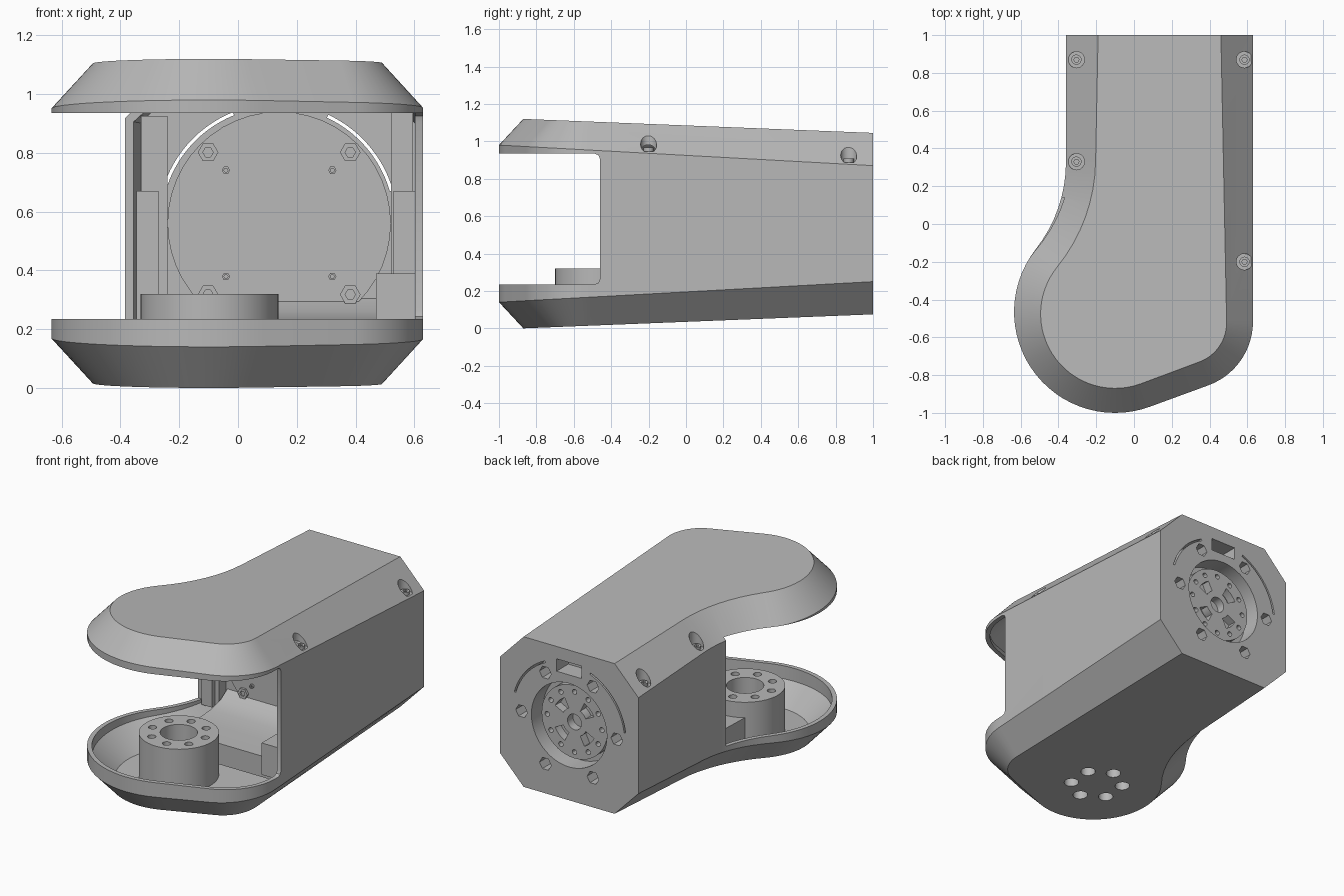
import bpy, bmesh
from math import sin, cos, radians, pi
from mathutils import Vector

old = bpy.data.objects.get("Cube")
if old:
    bpy.data.objects.remove(old, do_unlink=True)

grey = bpy.data.materials.new("light grey")
grey.use_nodes = True
grey.diffuse_color = (0.48, 0.48, 0.48, 1)
grey.node_tree.nodes["Principled BSDF"].inputs["Base Color"].default_value = (0.48, 0.48, 0.48, 1)

MID = 0.56            # height of the symmetry plane
CX = 0.135            # centre of the rear body
WALL = 0.028


def make(name, bm):
    bmesh.ops.recalc_face_normals(bm, faces=bm.faces)
    mesh = bpy.data.meshes.new(name)
    bm.to_mesh(mesh)
    bm.free()
    mesh.materials.append(grey)
    obj = bpy.data.objects.new(name, mesh)
    bpy.context.collection.objects.link(obj)
    return obj


def bridge(name, rings):
    """Closed solid through a stack of equal rings."""
    bm = bmesh.new()
    loops = [[bm.verts.new(p) for p in ring] for ring in rings]
    for a, b in zip(loops, loops[1:]):
        for i in range(len(a)):
            j = (i + 1) % len(a)
            bm.faces.new((a[i], a[j], b[j], b[i]))
    bm.faces.new(loops[0])
    bm.faces.new(loops[-1])
    return make(name, bm)


def prism(name, pts, axis, lo, hi):
    place = {"x": lambda p, t: (t, p[0], p[1]),
             "y": lambda p, t: (p[0], t, p[1]),
             "z": lambda p, t: (p[0], p[1], t)}[axis]
    return bridge(name, [[place(p, t) for p in pts] for t in (lo, hi)])


def circle(u, v, r, n=32):
    return [(u + r * cos(2 * pi * i / n), v + r * sin(2 * pi * i / n)) for i in range(n)]


def sector(u, v, r0, r1, a0, a1, n=16):
    angles = [radians(a0 + (a1 - a0) * i / n) for i in range(n + 1)]
    return ([(u + r1 * cos(a), v + r1 * sin(a)) for a in angles]
            + [(u + r0 * cos(a), v + r0 * sin(a)) for a in reversed(angles)])


def box(name, x0, x1, y0, y1, z0, z1):
    return prism(name, [(x0, y0), (x1, y0), (x1, y1), (x0, y1)], "z", z0, z1)


def polar(u, v, r, deg):
    return u + r * cos(radians(deg)), v + r * sin(radians(deg))


def cut(targets, cutter):
    cutter.hide_render = True
    for target in targets:
        mod = target.modifiers.new("cut", "BOOLEAN")
        mod.operation, mod.solver, mod.object = "DIFFERENCE", "EXACT", cutter
        bpy.context.view_layer.objects.active = target
        bpy.ops.object.modifier_apply(modifier=mod.name)
    bpy.data.objects.remove(cutter, do_unlink=True)


# Plan outline: tangent arcs as (centre x, centre y, radius, start, end, side)
ARCS = [(-1.11, 0.33, 0.75, 0, -38.2, -1),
        (-0.1, -0.465, 0.535, 141.8, 290.1, 1),
        (0.27, -0.516, 0.36, -69.9, 0, 1)]


def outline(back):
    pts = [(Vector((-0.36, back)), Vector((-1, 0)))]
    for n_arc, (cx, cy, r, a0, a1, side) in enumerate(ARCS):
        n = max(8, int(abs(a1 - a0) / 5))
        for i in range(1 if n_arc == 1 else 0, n + 1):
            a = radians(a0 + (a1 - a0) * i / n)
            d = Vector((cos(a), sin(a)))
            p = Vector((cx, cy)) + r * d
            if p.y < back - 0.02:
                pts.append((p, d * side))
    return pts + [(Vector((0.63, back)), Vector((1, 0)))]


def top_z(y):
    return 1.085 - 0.04 * y


def shoulder_z(y):
    return 0.925 - 0.055 * y


def body(name, back, inset):
    """Tapered body with a broad chamfer above and below."""
    side, cap = [], []
    for p, n in outline(back):
        q = p - n * inset
        side.append((q.x, q.y, shoulder_z(p.y) - inset * 0.4))
        q = p - n * (inset + 0.15 + 0.02 * p.y)
        cap.append((q.x, q.y, top_z(q.y) - inset))
    flip = lambda ring: [(x, y, 2 * MID - z) for x, y, z in ring]
    return bridge(name, [flip(cap), flip(side), side, cap])


# Hollow shell with the open mouth
shell = body("shell", 1.0, 0)
cut([shell], body("cavity", 0.22, WALL))
cut([shell], prism("mouth", [(-1.3, 0.235), (-0.49, 0.235), (-0.468, 0.244), (-0.46, 0.265),
                             (-0.46, 0.905), (-0.468, 0.926), (-0.49, 0.935), (-1.3, 0.935)],
                   "x", -1, 1))
cut([shell], box("side_mouth", -1, -0.3, -1.2, 0.14, 0.235, 0.935))

# Joint hub on the lower tray
HX, HY = -0.097, -0.465
hub = prism("joint_hub", circle(HX, HY, 0.235, 48), "z", 0.03, 0.32)
cut([hub], prism("bore", circle(HX, HY, 0.11), "z", 0.1, 0.5))
for k in range(8):
    u, v = polar(HX, HY, 0.17, 45 * k + 10)
    cut([hub], prism("hub_hole", circle(u, v, 0.025, 16), "z", 0.2, 0.5))
for k in range(6):
    u, v = polar(HX, HY, 0.156, 30 + 60 * k)
    cut([shell, hub], prism("base_hole", circle(u, v, 0.044, 24), "z", -0.1, 0.15))

# Screw wells in the upper chamfer
for n, (x, y) in enumerate([(0.585, 0.87), (0.585, -0.2), (-0.305, 0.87), (-0.305, 0.33)]):
    floor = shoulder_z(y) + 0.01
    cut([shell], prism("well", circle(x, y, 0.043, 24), "z", floor, 1.3))
    head = prism(f"case_screw_{n}", circle(x, y, 0.027, 20), "z", floor - 0.01, floor + 0.02)
    cut([head], prism("socket", circle(x, y, 0.014, 6), "z", floor + 0.005, 1.2))

# Rear face: round recess, hex pockets, cable notch and curved slits
cut([shell], prism("recess", circle(CX, MID, 0.27, 48), "y", 0.88, 1.1))
for k in range(6):
    u, v = polar(CX, MID, 0.34, 60 * k)
    cut([shell], prism("pocket", circle(u, v, 0.042, 6), "y", 0.9, 1.1))
cut([shell], box("notch", CX - 0.09, CX + 0.09, 0.88, 1.1, 0.885, 0.965))
for a0, a1 in ((16, 65), (112, 172)):
    cut([shell], prism("slit", sector(CX, MID, 0.397, 0.408, a0, a1), "y", 0.1, 1.1))

# Output flange inside the recess
flange = prism("output_flange", circle(CX, MID, 0.235, 48), "y", 0.87, 0.945)
cut([flange], prism("centre_hole", circle(CX, MID, 0.05, 24), "y", 0.89, 1.1))
for k in range(4):
    a = 45 + 90 * k
    cut([flange], prism("window", sector(CX, MID, 0.09, 0.155, a - 18, a + 18, 8), "y", 0.89, 1.1))
for k in range(12):
    u, v = polar(CX, MID, 0.195, 30 * k)
    cut([flange], prism("bolt_hole", circle(u, v, 0.016, 12), "y", 0.91, 1.1))

# Motor face and its screws on the bulkhead
prism("motor_face", circle(CX + 0.005, MID, 0.38, 48), "y", 0.205, 0.24)
for sx in (-1, 1):
    for sz in (-1, 1):
        for label, off, r, n in (("large", 0.242, 0.035, 6), ("small", 0.181, 0.014, 6)):
            u, v = CX + 0.005 + sx * off, MID + sz * off
            screw = prism(f"{label}_motor_screw", circle(u, v, r, n), "y", 0.19, 0.215)
            cut([screw], prism("socket", circle(u, v, r * 0.5, 6), "y", 0.1, 0.2))

# Ramp from the tray up to the motor, and inner posts
prism("tray_ramp", [(-0.28, 0.085), (-0.28, 0.22), (-0.1, 0.225), (0.05, 0.235), (0.15, 0.26),
                    (0.23, 0.31), (0.23, 0.085)], "x", -0.23, 0.5)
box("corner_block", 0.47, 0.61, -0.43, -0.28, 0.185, 0.39)
box("left_post", 0.52, 0.595, -0.28, -0.1, 0.2, 0.945)
box("left_rail", 0.53, 0.612, -0.32, 0.0, 0.2, 0.67)
box("right_post", -0.33, -0.24, 0.15, 0.23, 0.21, 0.925)
box("right_rail", -0.345, -0.27, 0.12, 0.2, 0.21, 0.67)

# Smooth curves, crisp edges
bpy.ops.object.select_all(action="DESELECT")
for obj in bpy.context.collection.objects:
    if obj.type == "MESH":
        obj.select_set(True)
bpy.context.view_layer.objects.active = shell
bpy.ops.object.shade_smooth_by_angle(angle=radians(28))
